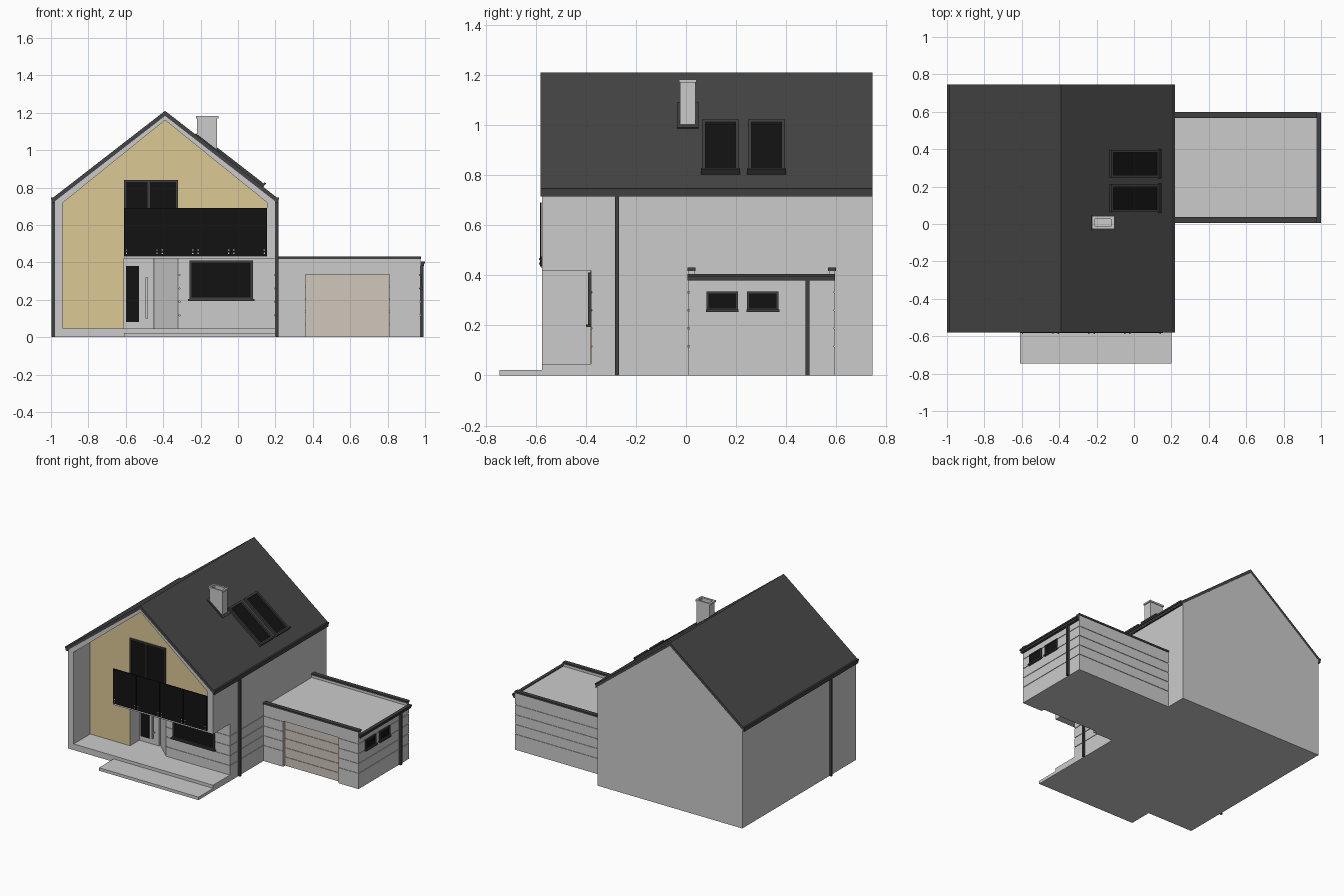
import bpy, bmesh, math
from mathutils import Matrix, Vector

if "Cube" in bpy.data.objects:
    bpy.data.objects.remove(bpy.data.objects["Cube"])


def mat(name, r, g, b):
    m = bpy.data.materials.new(name)
    m.diffuse_color = (r, g, b, 1)
    m.use_nodes = True
    m.node_tree.nodes["Principled BSDF"].inputs["Base Color"].default_value = m.diffuse_color
    return m


DARK = mat("dark_metal", 0.05, 0.05, 0.05)
TILE = mat("roof_dark", 0.06, 0.06, 0.06)
GLASS = mat("black_glass", 0.006, 0.006, 0.006)
TAN = mat("tan_render", 0.72, 0.58, 0.30)
BEIGE = mat("garage_beige", 0.62, 0.57, 0.50)
I = Matrix.Identity(4)


def finish(name, bm, m=None):
    bmesh.ops.recalc_face_normals(bm, faces=bm.faces)
    me = bpy.data.meshes.new(name)
    bm.to_mesh(me)
    bm.free()
    ob = bpy.data.objects.new(name, me)
    bpy.context.collection.objects.link(ob)
    if m:
        me.materials.append(m)
    return ob


def boxes(name, items, m=None, M=I):
    """Boxes given as (x0, x1, y0, y1, z0, z1), joined in one object."""
    bm = bmesh.new()
    for x0, x1, y0, y1, z0, z1 in items:
        T = Matrix.Translation(((x0 + x1) / 2, (y0 + y1) / 2, (z0 + z1) / 2))
        S = Matrix.Diagonal((x1 - x0, y1 - y0, z1 - z0, 1))
        bmesh.ops.create_cube(bm, size=1, matrix=M @ T @ S)
    return finish(name, bm, m)


def prism(name, pts, a, b, m=None, axis='y'):
    """Profile in xz extruded along y, or in xy extruded along z."""
    bm = bmesh.new()
    P = (lambda p, t: (p[0], t, p[1])) if axis == 'y' else (lambda p, t: (p[0], p[1], t))
    f = bm.faces.new([bm.verts.new(P(p, a)) for p in pts])
    ext = bmesh.ops.extrude_face_region(bm, geom=[f])['geom']
    d = Vector(P((0, 0), b - a))
    bmesh.ops.translate(bm, vec=d, verts=[v for v in ext if isinstance(v, bmesh.types.BMVert)])
    return finish(name, bm, m)


def clad(name, x0, x1, y0, y1, z0, z1, grooves, m=None, depth=0.004, h=0.003):
    """Block with horizontal board grooves cut round it."""
    levels = [(z0, 0)]
    for z in grooves:
        levels += [(z - h, 0), (z - h, depth), (z + h, depth), (z + h, 0)]
    levels.append((z1, 0))
    bm = bmesh.new()
    rings = [[bm.verts.new(c) for c in ((x0 + i, y0 + i, z), (x1 - i, y0 + i, z),
                                        (x1 - i, y1 - i, z), (x0 + i, y1 - i, z))]
             for z, i in levels]
    for a, b in zip(rings, rings[1:]):
        for k in range(4):
            bm.faces.new((a[k], a[(k + 1) % 4], b[(k + 1) % 4], b[k]))
    bm.faces.new(rings[0])
    bm.faces.new(rings[-1])
    return finish(name, bm, m)


def cut(ob, cutter):
    mod = ob.modifiers.new("cut", 'BOOLEAN')
    mod.operation, mod.object, mod.solver = 'DIFFERENCE', cutter, 'EXACT'
    cutter.hide_render = True
    cutter.hide_viewport = True


def frame(right, up, origin):
    r, u = Vector(right), Vector(up)
    n = r.cross(u)
    R = Matrix((r, u, n)).transposed().to_4x4()
    return Matrix.Translation(origin) @ R


def window(name, M, w, h, t=0.012, d=0.012, mullions=(), sill=0.0):
    a, b = w / 2, h / 2
    bars = [(-a, a, -b, -b + t, -0.01, d), (-a, a, b - t, b, -0.01, d),
            (-a, -a + t, -b + t, b - t, -0.01, d), (a - t, a, -b + t, b - t, -0.01, d)]
    bars += [(x - t / 2, x + t / 2, -b + t, b - t, -0.01, d) for x in mullions]
    if sill:
        bars.append((-a - sill, a + sill, -b - 0.006, -b + 0.004, -0.01, d + 0.008))
    boxes(name + "_frame", bars, DARK, M)
    boxes(name + "_glass", [(-a + t, a - t, -b + t, b - t, -0.01, d * 0.35)], GLASS, M)


RX, RZ, SL = -0.39, 1.21, 0.775       # ridge position and roof slope
XL, XR, YF, YW, YB = -0.98, 0.20, -0.575, -0.38, 0.745
roof_z = lambda x, off=0: RZ - off - SL * abs(x - RX)
EAVE = roof_z(XR, 0.025)
GROOVES = [0.117 + 0.072 * k for k in range(4)]

# main body, with clad corner and entrance cut out
body = prism("house_body", [(XL, 0), (XL, EAVE), (RX, RZ - 0.025), (XR, EAVE), (XR, 0)], YW, YB)
cut(body, boxes("cladding_cutter", [(-0.315, 0.3, -0.5, 0.01, 0.045, 0.42)]))
cut(body, prism("entrance_cutter", [(-0.61, -0.5), (-0.32, -0.5), (-0.32, YW), (-0.45, -0.26),
                                    (-0.61, -0.26)], 0.045, 0.42, axis='z'))
clad("ground_floor_cladding", -0.315, XR, YW, 0.01, 0.045, 0.42, GROOVES)

# front surround: pier, gable band, balcony slab and terrace in one profile
prism("front_surround", [(XL, 0), (XL, EAVE), (RX, RZ - 0.025), (XR, EAVE), (XR, 0.42), (-0.61, 0.42),
                         (-0.61, 0.435), (0.155, 0.435), (0.155, 0.72), (RX, 1.16), (-0.935, 0.72),
                         (-0.935, 0.045), (XR, 0.045), (XR, 0)], YF, YW)
prism("tan_wall", [(-0.935, 0.045), (-0.61, 0.045), (-0.61, 0.435), (0.155, 0.435), (0.155, 0.72),
                   (RX, 1.16), (-0.935, 0.72)], YW - 0.003, YW + 0.002, TAN)
boxes("front_step", [(-0.61, XR, -0.745, YF, 0, 0.022)])

# roof, gutters and downpipes
prism("roof", [(RX, RZ), (0.215, roof_z(0.215)), (0.215, roof_z(0.215, 0.027)), (RX, RZ - 0.027),
               (-0.995, roof_z(0.215, 0.027)), (-0.995, roof_z(0.215))], YF - 0.006, YB, TILE)
for side, s in (("left", -1), ("right", 1)):
    xs = lambda a, b: sorted((RX + s * a, RX + s * b))
    boxes(side + "_gutter", [(*xs(0.588, 0.606), YF - 0.006, YB, 0.72, 0.735),
                             (*xs(0.588, 0.61), YF - 0.006, YB, 0.735, 0.747)], DARK)
    boxes(side + "_downpipe", [(*xs(0.588, 0.606), -0.284, -0.268, 0, 0.725)], DARK)

# chimney
boxes("chimney", [(-0.218, -0.208, -0.023, 0.037, 0.98, 1.18), (-0.122, -0.112, -0.023, 0.037, 0.98, 1.18),
                  (-0.208, -0.122, -0.023, -0.013, 0.98, 1.18), (-0.208, -0.122, 0.027, 0.037, 0.98, 1.18),
                  (-0.208, -0.122, -0.013, 0.027, 0.98, 1.13)])
boxes("chimney_rim", [(-0.225, -0.213, -0.028, 0.042, 1.17, 1.182), (-0.117, -0.105, -0.028, 0.042, 1.17, 1.182),
                      (-0.213, -0.117, -0.028, -0.018, 1.17, 1.182), (-0.213, -0.117, 0.032, 0.042, 1.17, 1.182)])
c = 1 / math.hypot(1, SL)
slope = lambda x, y: frame((0, 1, 0), (-c, 0, SL * c), (x, y, roof_z(x)))
boxes("chimney_flashing", [(-0.042, 0.042, -0.08, 0.08, -0.01, 0.006)], DARK, slope(-0.165, 0.007))

# roof windows
for i, y in enumerate((0.138, 0.322)):
    window("skylight_%d" % i, slope(0.0, y), 0.148, 0.33, t=0.014, d=0.016, sill=0.004)

# facade windows
front = lambda x, z, y=YW: frame((1, 0, 0), (0, 0, 1), (x, y, z))
window("ground_window", front(-0.09, 0.305), 0.34, 0.212, sill=0.008)
window("balcony_door", front(-0.465, 0.638), 0.29, 0.406, mullions=(-0.012,))

# entrance door with glazed side light and long handle
boxes("entrance_door", [(-0.61, -0.45, -0.275, -0.26, 0.045, 0.42)])
boxes("entrance_glass", [(-0.60, -0.53, -0.279, -0.27, 0.08, 0.38)], GLASS)
boxes("door_handle", [(-0.494, -0.482, -0.305, -0.295, 0.10, 0.32),
                      (-0.491, -0.485, -0.297, -0.27, 0.13, 0.14),
                      (-0.491, -0.485, -0.297, -0.27, 0.28, 0.29)])

# balcony glass and its fixings
boxes("balcony_glass", [(-0.61 + 0.1913 * k, -0.4197 + 0.1913 * k, -0.584, -0.577, 0.435, 0.69)
                        for k in range(4)], GLASS)
boxes("balcony_bottom_rail", [(-0.605, 0.155, -0.577, -0.570, 0.43, 0.475)], DARK)
bm = bmesh.new()
for k in range(4):
    for dx in (0.014, 0.177):
        for z in (0.448, 0.466):
            T = Matrix.Translation((-0.61 + 0.1913 * k + dx, -0.584, z)) @ Matrix.Rotation(math.pi / 2, 4, 'X')
            bmesh.ops.create_cone(bm, cap_ends=True, segments=10, radius1=0.004, radius2=0.004,
                                  depth=0.006, matrix=T)
finish("balcony_fixings", bm)

# garage
gx, gy0, gy1 = 0.975, 0.01, 0.595
garage = clad("garage", 0.195, gx, gy0, gy1, 0, 0.40, GROOVES)
cut(garage, boxes("garage_door_cutter", [(0.36, 0.81, -0.05, 0.04, -0.02, 0.335)]))
clad("garage_door", 0.36, 0.81, 0.03, 0.05, 0.002, 0.335, [0.068 * k for k in range(1, 5)], BEIGE)
boxes("garage_parapets", [(XR, gx, gy0, gy0 + 0.024, 0.40, 0.42), (XR, gx, gy1 - 0.024, gy1, 0.40, 0.42)])
boxes("garage_parapet_caps", [(XR, gx + 0.003, gy0 - 0.004, gy0 + 0.028, 0.418, 0.431),
                              (XR, gx + 0.003, gy1 - 0.028, gy1 + 0.004, 0.418, 0.431)], DARK)
boxes("garage_gutter", [(gx, 0.994, gy0 - 0.004, gy1, 0.38, 0.394),
                        (gx, 1.0, gy0 - 0.004, gy1, 0.394, 0.405)], DARK)
boxes("garage_downpipe", [(gx, 0.992, 0.478, 0.494, 0, 0.385)], DARK)
for i, y in enumerate((0.145, 0.307)):
    window("garage_window_%d" % i, frame((0, 1, 0), (0, 0, 1), (gx, y, 0.298)), 0.125, 0.075,
           t=0.008, d=0.008, sill=0.003)
